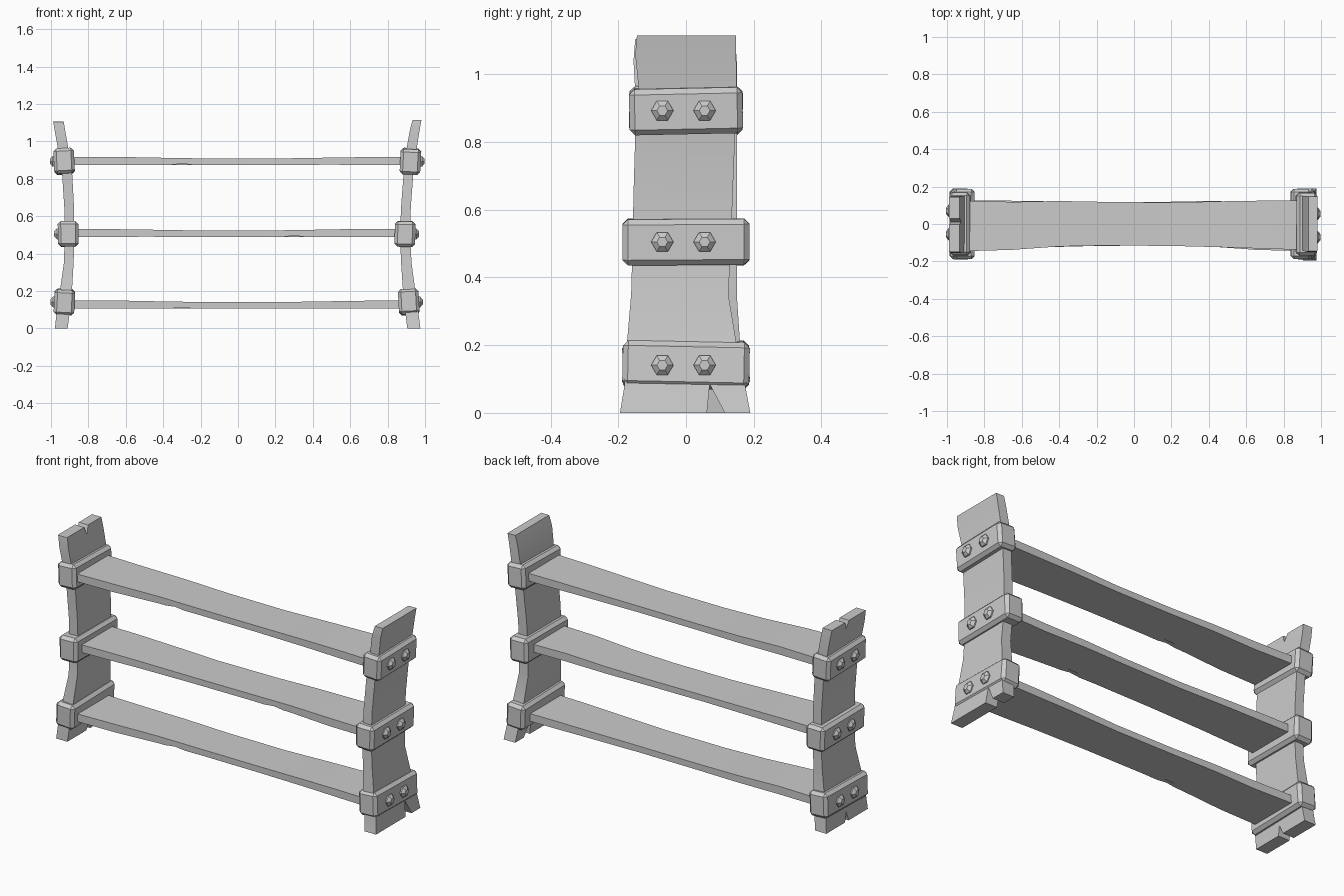
import bpy, bmesh
from math import pi, radians
from mathutils import Matrix, Vector

if "Cube" in bpy.data.objects:
    bpy.data.objects.remove(bpy.data.objects["Cube"])

grey = bpy.data.materials.new("pale grey")
grey.use_nodes = True
grey.diffuse_color = (0.6, 0.6, 0.6, 1)
grey.node_tree.nodes["Principled BSDF"].inputs["Base Color"].default_value = (0.6, 0.6, 0.6, 1)


def finish(bm, name, smooth=True):
    bmesh.ops.recalc_face_normals(bm, faces=bm.faces)
    mesh = bpy.data.meshes.new(name)
    bm.to_mesh(mesh)
    bm.free()
    mesh.materials.append(grey)
    ob = bpy.data.objects.new(name, mesh)
    bpy.context.collection.objects.link(ob)
    if smooth:
        bpy.ops.object.select_all(action="DESELECT")
        ob.select_set(True)
        bpy.context.view_layer.objects.active = ob
        bpy.ops.object.shade_smooth_by_angle(angle=radians(25))
    return ob


def plank(name, stations, place):
    """Loft rectangles: (along, centre, half thickness, low y, high y)."""
    bm = bmesh.new()
    rings = []
    for a, c, h, lo, hi in stations:
        corners = [(c - h, lo), (c + h, lo), (c + h, hi), (c - h, hi)]
        rings.append([bm.verts.new(place(a, t, y)) for t, y in corners])
    for r, s in zip(rings, rings[1:]):
        for i in range(4):
            j = (i + 1) % 4
            bm.faces.new((r[i], r[j], s[j], s[i]))
    bm.faces.new(rings[0])
    bm.faces.new(rings[-1])
    return finish(bm, name)


def carve(ob, points, direction):
    """Cut a prism, given by an outline and a sweep, out of a plank."""
    bm = bmesh.new()
    face = bm.faces.new([bm.verts.new(p) for p in points])
    out = bmesh.ops.extrude_face_region(bm, geom=[face])
    moved = [v for v in out["geom"] if isinstance(v, bmesh.types.BMVert)]
    bmesh.ops.translate(bm, verts=moved, vec=direction)
    cutter = finish(bm, "cutter", smooth=False)
    cutter.hide_render = True
    mod = ob.modifiers.new("notch", "BOOLEAN")
    mod.operation = "DIFFERENCE"
    mod.solver = "EXACT"
    mod.object = cutter
    bpy.context.view_layer.objects.active = ob
    bpy.ops.object.modifier_apply(modifier=mod.name)
    bpy.data.objects.remove(cutter)


def upright(z, x, y):
    return (x, y, z)


def level(x, z, y):
    return (x, y, z)


# Bowed uprights, flared at the foot
left_post = plank("left_post", [
    (0.0, 0.94, 0.035, -0.195, 0.19), (0.08, 0.93, 0.035, -0.182, 0.175),
    (0.2, 0.915, 0.033, -0.175, 0.15), (0.35, 0.9, 0.028, -0.162, 0.125),
    (0.5, 0.893, 0.027, -0.158, 0.133), (0.65, 0.898, 0.026, -0.155, 0.138),
    (0.82, 0.911, 0.026, -0.15, 0.145), (0.96, 0.928, 0.027, -0.14, 0.15),
    (1.06, 0.945, 0.026, -0.15, 0.148), (1.115, 0.957, 0.024, -0.145, 0.148)], upright)
right_post = plank("right_post", [
    (0.0, -0.945, 0.034, -0.18, 0.18), (0.1, -0.933, 0.035, -0.175, 0.17),
    (0.2, -0.92, 0.032, -0.165, 0.16), (0.35, -0.905, 0.026, -0.14, 0.15),
    (0.5, -0.9, 0.026, -0.14, 0.15), (0.65, -0.903, 0.026, -0.14, 0.15),
    (0.82, -0.913, 0.027, -0.145, 0.15), (0.95, -0.933, 0.028, -0.15, 0.15),
    (1.04, -0.949, 0.028, -0.155, 0.15), (1.105, -0.96, 0.028, -0.15, 0.145)], upright)

# Splits and chips in the post ends
carve(left_post, [(0.8, 0.06, -0.02), (0.8, 0.125, -0.02), (0.8, 0.07, 0.085)], (0.3, 0, 0))
carve(right_post, [(-1.1, -0.01, 1.13), (-1.1, 0.04, 1.13), (-1.1, 0.01, 1.06)], (0.3, 0, 0))
carve(right_post, [(-1.1, -0.02, -0.02), (-1.1, 0.025, -0.02), (-1.1, 0.0, 0.05)], (0.3, 0, 0))
carve(right_post, [(-1.1, -0.2, 1.07), (-1.1, -0.2, 1.13), (-1.1, -0.11, 1.13)], (0.3, 0, 0))

# Worn shelves: (name, bottom height, flip along x)
shelf_shape = [
    (-0.9, 0.023, 0.021, -0.145, 0.125), (-0.65, 0.022, 0.022, -0.138, 0.118),
    (-0.4, 0.02, 0.019, -0.12, 0.123), (-0.15, 0.018, 0.017, -0.115, 0.118),
    (0.2, 0.018, 0.017, -0.117, 0.115), (0.5, 0.021, 0.019, -0.125, 0.122),
    (0.7, 0.022, 0.021, -0.132, 0.125), (0.9, 0.022, 0.021, -0.138, 0.127)]
for name, base, flip in (("bottom", 0.105, 1), ("middle", 0.488, -1), ("top", 0.873, 1)):
    rows = [(a * flip, c + base, h, lo, hi) for a, c, h, lo, hi in shelf_shape]
    shelf = plank(name + "_shelf", rows, level)
    # A slim crack running in from the front edge, and a chip below it
    x = -0.3 * flip
    carve(shelf, [(x, -0.15, base + 0.028), (x, -0.15, base + 0.06),
                  (x + 0.16 * flip, -0.095, base + 0.06)], (0.012, 0, 0))
    carve(shelf, [(x - 0.15, -0.15, base - 0.01), (x, -0.15, base + 0.008),
                  (x + 0.15, -0.15, base - 0.01)], (0, 0.06, 0))


def band(name, x, z, depth, height, tilt):
    bm = bmesh.new()
    bmesh.ops.create_cube(bm, size=1)
    bmesh.ops.scale(bm, vec=(0.11, depth, height), verts=bm.verts)
    bmesh.ops.bevel(bm, geom=bm.edges[:], offset=0.016, segments=1,
                    affect="EDGES", profile=0.5)
    turn = Matrix.Rotation(radians(tilt), 4, "Y") @ Matrix.Rotation(radians(tilt * 0.4), 4, "X")
    bmesh.ops.transform(bm, matrix=Matrix.Translation((x, 0, z)) @ turn, verts=bm.verts)
    return finish(bm, name)


def bolt(name, x, y, z, side):
    bm = bmesh.new()
    for r1, r2, length, start in ((0.033, 0.033, 0.012, -0.004), (0.033, 0.016, 0.014, 0.008)):
        place = Matrix.Translation((x, y, z)) @ Matrix.Rotation(side * pi / 2, 4, "Y")
        bmesh.ops.create_cone(bm, cap_ends=True, segments=6, radius1=r1, radius2=r2, depth=length,
                              matrix=place @ Matrix.Translation((0, 0, start + length / 2)))
    return finish(bm, name)


# Chamfered bands with two hexagonal bolts on each outer face
for level_name, z, depth, xl, xr in (("bottom", 0.141, 0.375, 0.913, -0.928),
                                     ("middle", 0.505, 0.375, 0.893, -0.908),
                                     ("top", 0.893, 0.335, 0.922, -0.93)):
    for side_name, x, side in (("left", xl, 1), ("right", xr, -1)):
        tilt = {"bottom": -3, "middle": 1, "top": 3}[level_name] * side
        ob = band(f"{side_name}_{level_name}_band", x, z, depth, 0.136, tilt)
        for i, y in enumerate((-0.07, 0.055)):
            bolt(f"{side_name}_{level_name}_bolt_{i + 1}", x + side * 0.053, y * side, z, side)
